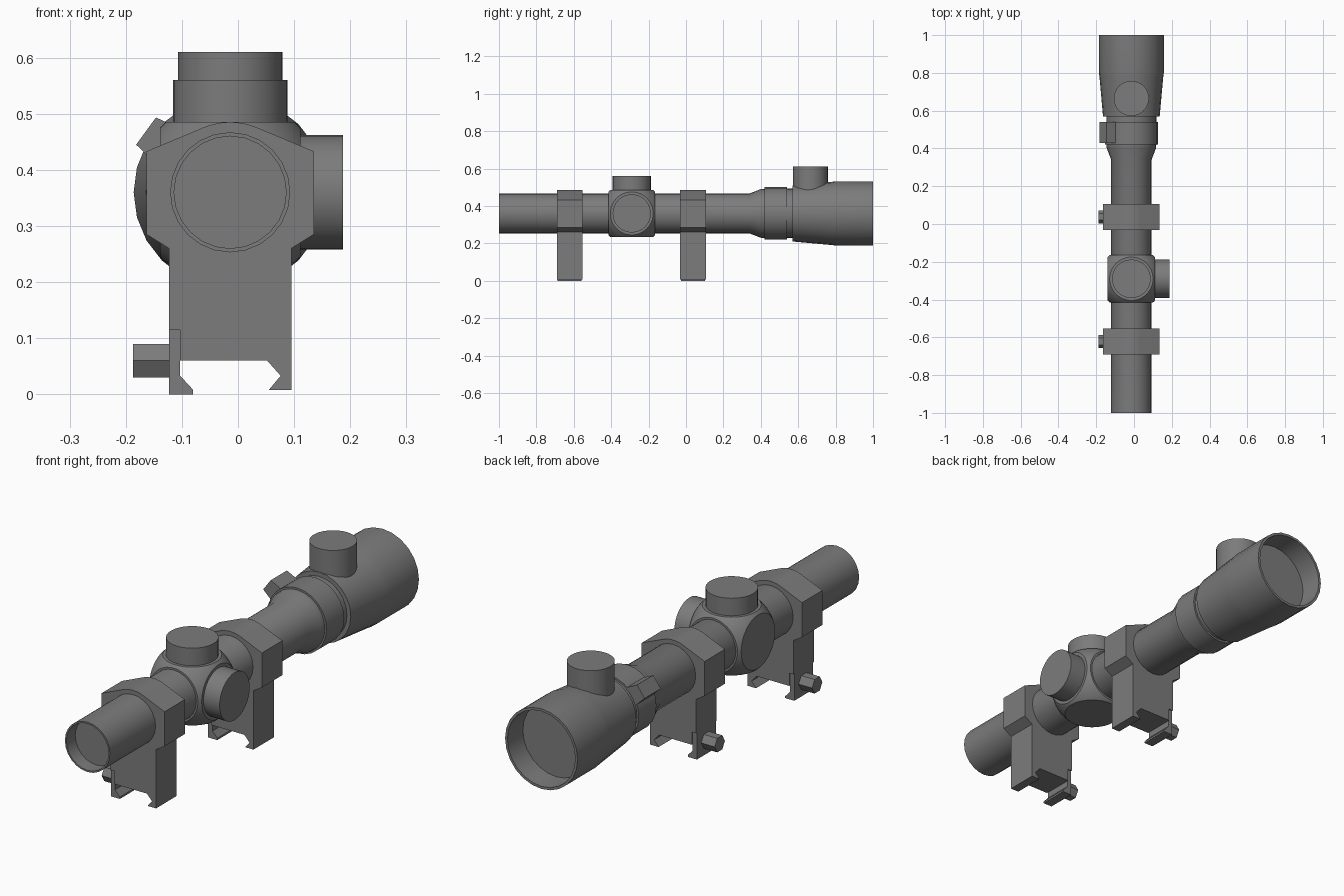
import bpy, bmesh, math
from mathutils import Matrix, Vector

cube = bpy.data.objects.get("Cube")
if cube:
    bpy.data.objects.remove(cube, do_unlink=True)

CX, CZ = -0.014, 0.36          # optical axis
SADDLE_Y = -0.29

metal = bpy.data.materials.new("gunmetal_grey")
metal.use_nodes = True
GREY = (0.2, 0.2, 0.2, 1)
metal.diffuse_color = GREY
metal.node_tree.nodes["Principled BSDF"].inputs["Base Color"].default_value = GREY


def finish(name, bm):
    bmesh.ops.recalc_face_normals(bm, faces=bm.faces)
    mesh = bpy.data.meshes.new(name)
    bm.to_mesh(mesh)
    bm.free()
    ob = bpy.data.objects.new(name, mesh)
    bpy.context.collection.objects.link(ob)
    mesh.materials.append(metal)
    return ob


def smooth(ob):
    bpy.ops.object.select_all(action="DESELECT")
    ob.select_set(True)
    bpy.context.view_layer.objects.active = ob
    bpy.ops.object.shade_smooth_by_angle(angle=math.radians(28))
    return ob


def lathe(name, profile, segments=24):
    """Revolve (radius, y) points about the optical axis."""
    bm = bmesh.new()
    rings = []
    for r, y in profile:
        if r == 0:
            rings.append([bm.verts.new((CX, y, CZ))] * segments)
            continue
        angles = [math.tau * i / segments for i in range(segments)]
        rings.append([bm.verts.new((CX + r * math.cos(a), y, CZ + r * math.sin(a)))
                      for a in angles])
    for a, b in zip(rings, rings[1:]):
        for i in range(segments):
            j = (i + 1) % segments
            bm.faces.new(list(dict.fromkeys((a[i], a[j], b[j], b[i]))))
    return smooth(finish(name, bm))


def extrude(name, outline, y0, y1):
    """Extrude an (x, z) outline along y."""
    bm = bmesh.new()
    face = bm.faces.new([bm.verts.new((x, y0, z)) for x, z in outline])
    out = bmesh.ops.extrude_face_region(bm, geom=[face])
    moved = [v for v in out["geom"] if isinstance(v, bmesh.types.BMVert)]
    bmesh.ops.translate(bm, verts=moved, vec=(0, y1 - y0, 0))
    return smooth(finish(name, bm))


def cylinder(name, start, end, radius, segments=32):
    start, end = Vector(start), Vector(end)
    axis = end - start
    bm = bmesh.new()
    turn = Vector((0, 0, 1)).rotation_difference(axis).to_matrix().to_4x4()
    bmesh.ops.create_cone(bm, cap_ends=True, segments=segments, radius1=radius,
                          radius2=radius, depth=axis.length,
                          matrix=Matrix.Translation((start + end) / 2) @ turn)
    return smooth(finish(name, bm))


# Tube, flared neck and eyepiece bell, hollowed at both ends
lathe("scope_body", [
    (0, -0.94), (0.1, -0.94), (0.1, -1), (0.107, -1), (0.107, 0.34),
    (0.13, 0.4), (0.132, 0.42), (0.132, 0.57), (0.15, 0.57),
    (0.169, 0.78), (0.172, 0.8), (0.172, 1), (0.161, 1), (0.158, 0.9), (0, 0.9)])

# Zoom ring with its lever
lathe("zoom_ring", [(0.12, 0.42), (0.14, 0.42), (0.14, 0.54), (0.12, 0.54)])
out = Vector((-0.81, 0.59))
side = Vector((0.59, 0.81))
lever = [Vector((CX, CZ)) + out * r + side * w
         for r, w in ((0.11, -0.042), (0.14, -0.036), (0.185, -0.03),
                      (0.185, 0.03), (0.14, 0.038), (0.11, 0.042))]
extrude("zoom_lever", lever, 0.43, 0.54)

# Turret saddle: a cube rounded off by a sphere
bm = bmesh.new()
center = Matrix.Translation((CX, SADDLE_Y, CZ))
bmesh.ops.create_cube(bm, size=0.25, matrix=center)
saddle = finish("turret_saddle", bm)
bm = bmesh.new()
bmesh.ops.create_uvsphere(bm, u_segments=48, v_segments=32, radius=0.17, matrix=center)
ball = finish("saddle_cutter", bm)
mod = saddle.modifiers.new("round", "BOOLEAN")
mod.operation, mod.object, mod.solver = "INTERSECT", ball, "EXACT"
bpy.context.view_layer.objects.active = saddle
bpy.ops.object.modifier_apply(modifier="round")
bpy.data.objects.remove(ball, do_unlink=True)
smooth(saddle)

# Adjustment dials
cylinder("elevation_dial", (CX, SADDLE_Y, 0.46), (CX, SADDLE_Y, 0.56), 0.102)
cylinder("windage_dial", (0.09, SADDLE_Y, CZ), (0.187, SADDLE_Y, CZ), 0.102)
cylinder("eyepiece_dial", (CX, 0.665, 0.45), (CX, 0.665, 0.61), 0.093)

# Mounts: arched ring top, waist and rail jaw
arch = [(CX + 0.125 * math.cos(math.radians(a)), CZ + 0.125 * math.sin(math.radians(a)))
        for a in range(67, 114, 5)]
mount = ([(0.095, 0.008), (0.095, 0.26), (0.135, 0.285), (0.135, 0.433)] + arch +
         [(-0.163, 0.433), (-0.163, 0.285), (-0.123, 0.26), (-0.123, 0.115),
          (-0.103, 0.115), (-0.103, 0.06), (0.052, 0.06), (0.076, 0.033), (0.055, 0.008)])
clamp = [(-0.123, 0), (-0.08, 0), (-0.08, 0.008), (-0.103, 0.033), (-0.103, 0.088),
         (-0.082, 0.098), (-0.082, 0.115), (-0.123, 0.115)]
for label, y in (("front", -0.622), ("rear", 0.038)):
    extrude(label + "_mount", mount, y - 0.069, y + 0.069)
    extrude(label + "_clamp", clamp, y - 0.064, y + 0.064)
    # Hex bolt with flats on top and bottom
    bolt = cylinder(label + "_bolt", (0, 0, 0), (0, 0, 0.07), 0.0346, 6)
    bolt.data.transform(Matrix.Translation((-0.117, y, 0.06))
                        @ Matrix.Rotation(-math.pi / 2, 4, "Y")
                        @ Matrix.Identity(4))
